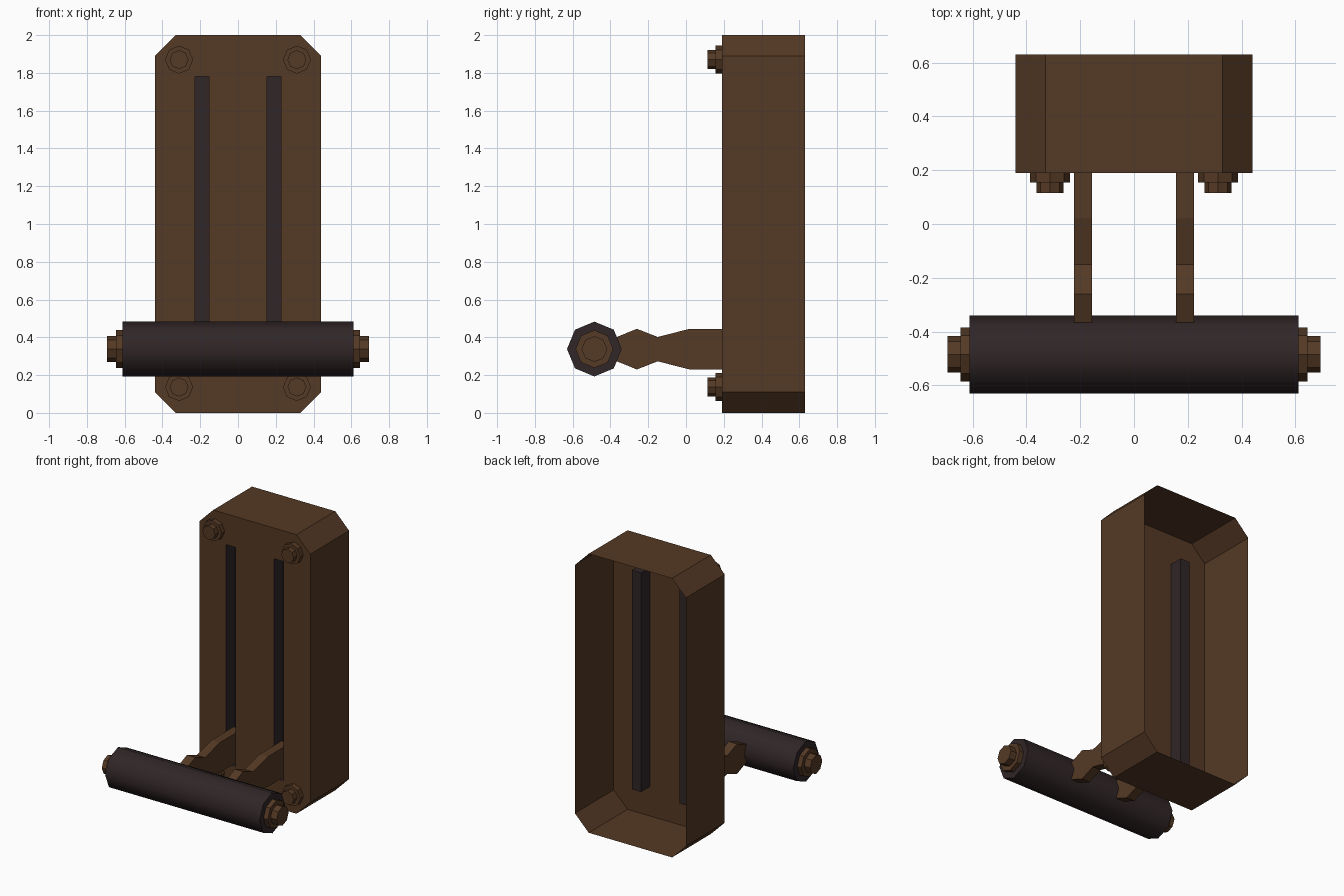
import bpy, bmesh, math
from mathutils import Matrix, Vector

if "Cube" in bpy.data.objects:
    bpy.data.objects.remove(bpy.data.objects["Cube"])


def material(name, rgb):
    m = bpy.data.materials.new(name)
    m.diffuse_color = (*rgb, 1)
    m.use_nodes = True
    m.node_tree.nodes["Principled BSDF"].inputs["Base Color"].default_value = m.diffuse_color
    return m


BROWN = material("rust_brown", (0.090, 0.041, 0.018))
DARK = material("dark_rubber", (0.030, 0.019, 0.020))

SLOT_X, SLOT_W = 0.19, 0.037      # slot centre and half width
SLOT_Z0, SLOT_Z1 = 0.21, 1.78
FRONT, BACK = 0.19, 0.63


def finish(name, bm, mat):
    mesh = bpy.data.meshes.new(name)
    bm.to_mesh(mesh)
    bm.free()
    mesh.materials.append(mat)
    ob = bpy.data.objects.new(name, mesh)
    bpy.context.collection.objects.link(ob)
    return ob


def octagon_rod(name, start, end, radius, mat):
    """Eight-sided rod between two points on a line along x or y."""
    a, b = Vector(start), Vector(end)
    axis = b - a
    bm = bmesh.new()
    bmesh.ops.create_cone(bm, cap_ends=True, segments=8, radius1=radius,
                          radius2=radius, depth=axis.length)
    if abs(axis.x) > 0:
        rot = Matrix.Rotation(math.pi / 2, 4, 'Y')
    else:
        rot = Matrix.Rotation(math.pi / 2, 4, 'X')
    bm.transform(Matrix.Translation((a + b) / 2) @ rot)
    return finish(name, bm, mat)


# Housing: chamfered shell, open at the back
w, c, h = 0.44, 0.11, 2.0
outline = [(-w + c, 0), (w - c, 0), (w, c), (w, h - c),
           (w - c, h), (-w + c, h), (-w, h - c), (-w, c)]
bm = bmesh.new()
fv = [bm.verts.new((x, FRONT, z)) for x, z in outline]
bv = [bm.verts.new((x, BACK, z)) for x, z in outline]
bm.faces.new(fv)
for i in range(8):
    j = (i + 1) % 8
    bm.faces.new((fv[j], fv[i], bv[i], bv[j]))


def split_front(co, no):
    faces = [f for f in bm.faces if all(abs(v.co.y - FRONT) < 1e-5 for v in f.verts)]
    geom = faces + list({e for f in faces for e in f.edges}) + \
        list({v for f in faces for v in f.verts})
    bmesh.ops.bisect_plane(bm, geom=geom, plane_co=co, plane_no=no)


# Slots cut through the front face
for s in (-1, 1):
    for d in (-SLOT_W, SLOT_W):
        split_front((s * SLOT_X + d, 0, 0), (1, 0, 0))
for z in (SLOT_Z0, SLOT_Z1):
    split_front((0, 0, z), (0, 0, 1))
holes = []
for f in bm.faces:
    m = f.calc_center_median()
    if abs(m.y - FRONT) < 1e-5 and abs(abs(m.x) - SLOT_X) < SLOT_W \
            and SLOT_Z0 < m.z < SLOT_Z1:
        holes.append(f)
bmesh.ops.delete(bm, geom=holes, context='FACES')
finish("housing", bm, BROWN)

# Profile of one arm in y, z: wide root, neck, bulge, tip inside the roller
upper = [(0.27, 0.445), (0.02, 0.445), (-0.15, 0.402), (-0.26, 0.445), (-0.42, 0.38)]
profile = upper + [(y, 0.675 - z) for y, z in reversed(upper)]

for s, side in ((-1, "left"), (1, "right")):
    # Slot channel, open at the front
    bm = bmesh.new()
    bmesh.ops.create_cube(bm, size=1)
    bmesh.ops.delete(bm, geom=[f for f in bm.faces if f.normal.y < -0.9],
                     context='FACES')
    bm.transform(Matrix.Translation((s * SLOT_X, FRONT + 0.05, (SLOT_Z0 + SLOT_Z1) / 2))
                 @ Matrix.Diagonal((2 * SLOT_W, 0.1, SLOT_Z1 - SLOT_Z0, 1)))
    finish(side + "_slot_channel", bm, DARK)

    # Roller arm
    bm = bmesh.new()
    face = bm.faces.new([bm.verts.new((s * SLOT_X - 0.033, y, z)) for y, z in profile])
    ext = bmesh.ops.extrude_face_region(bm, geom=[face], use_keep_orig=True)
    bmesh.ops.translate(bm, vec=(0.066, 0, 0),
                        verts=[g for g in ext["geom"] if isinstance(g, bmesh.types.BMVert)])
    bmesh.ops.recalc_face_normals(bm, faces=bm.faces)
    finish(side + "_arm", bm, BROWN)

    # Roller end washer and nut
    y, z = -0.485, 0.338
    octagon_rod(side + "_roller_washer", (s * 0.60, y, z), (s * 0.645, y, z), 0.1, BROWN)
    octagon_rod(side + "_roller_nut", (s * 0.64, y, z), (s * 0.693, y, z), 0.068, BROWN)

    # Corner bolts
    for z, level in ((0.137, "lower"), (1.87, "upper")):
        x = s * 0.312
        octagon_rod(f"{level}_{side}_bolt_washer", (x, FRONT, z), (x, 0.155, z), 0.074, BROWN)
        octagon_rod(f"{level}_{side}_bolt_head", (x, 0.16, z), (x, 0.115, z), 0.05, BROWN)

# Roller, smooth around its length
roller = octagon_rod("roller", (-0.612, -0.485, 0.338), (0.612, -0.485, 0.338), 0.145, DARK)
bpy.ops.object.select_all(action='DESELECT')
roller.select_set(True)
bpy.context.view_layer.objects.active = roller
bpy.ops.object.shade_smooth_by_angle(angle=math.radians(50))
